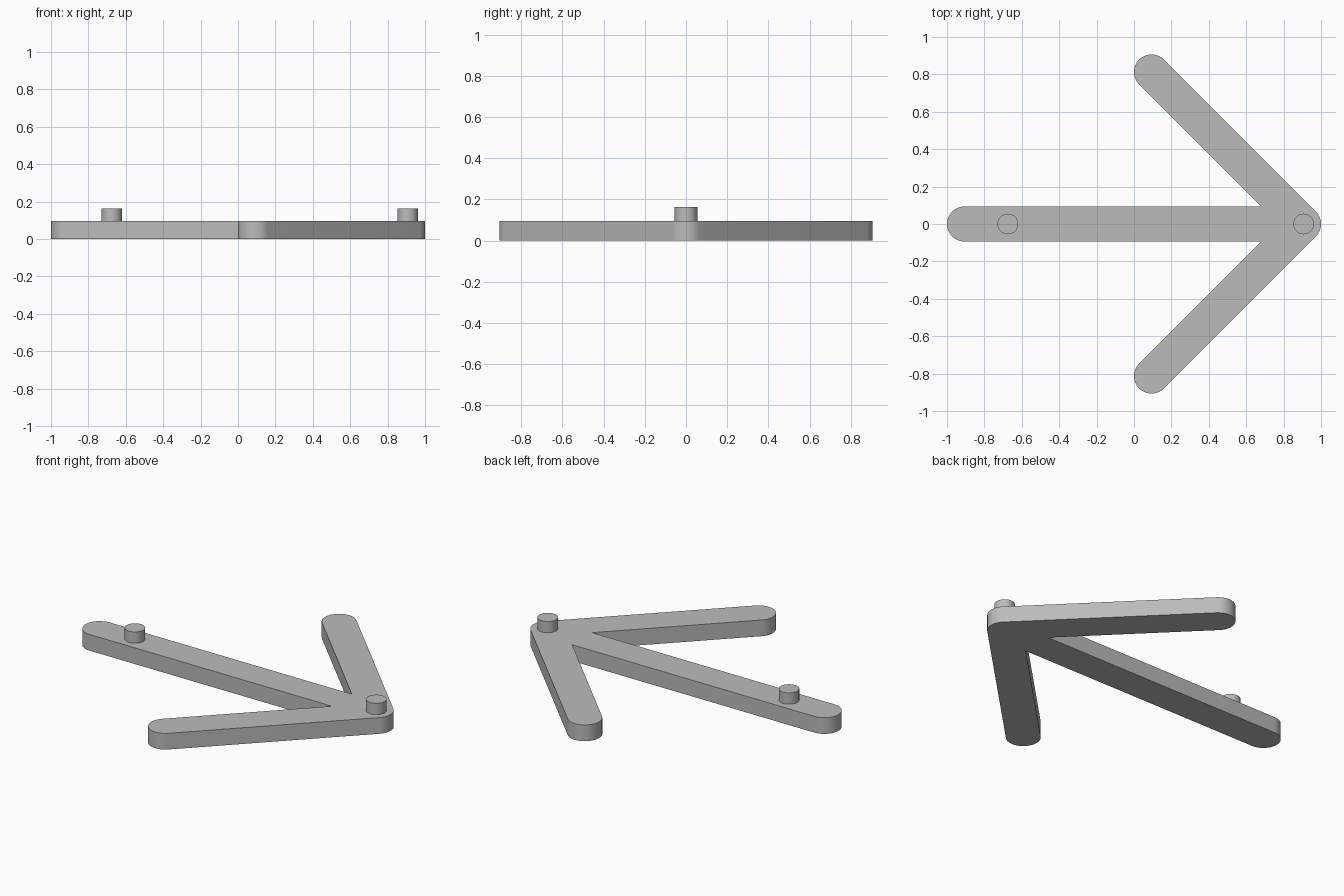
import bpy
import bmesh
from math import cos, sin, radians, sqrt

R = 0.0935            # half width of every bar
TIP = 1 - R           # centre of the rounded tip
BAR_H = 0.096
PEG_R, PEG_TOP = 0.055, 0.163

if "Cube" in bpy.data.objects:
    bpy.data.objects.remove(bpy.data.objects["Cube"])

grey = bpy.data.materials.new("plain_grey")
grey.use_nodes = True
colour = (0.5, 0.5, 0.5, 1)
grey.diffuse_color = colour
grey.node_tree.nodes["Principled BSDF"].inputs["Base Color"].default_value = colour


def arc(cx, cy, start, end, steps=20):
    """Points of a rounded end, counter-clockwise."""
    angles = [radians(start + (end - start) * i / steps) for i in range(steps + 1)]
    return [(cx + R * cos(a), cy + R * sin(a)) for a in angles]


def extrude_profile(name, points, bottom, top):
    """Solid prism with smooth curved walls and sharp rims."""
    bm = bmesh.new()
    face = bm.faces.new([bm.verts.new((x, y, bottom)) for x, y in points])
    result = bmesh.ops.extrude_face_region(bm, geom=[face], use_keep_orig=True)
    for v in result["geom"]:
        if isinstance(v, bmesh.types.BMVert):
            v.co.z = top
    bmesh.ops.recalc_face_normals(bm, faces=bm.faces[:])
    mesh = bpy.data.meshes.new(name)
    bm.to_mesh(mesh)
    bm.free()
    mesh.materials.append(grey)
    obj = bpy.data.objects.new(name, mesh)
    bpy.context.collection.objects.link(obj)
    bpy.ops.object.select_all(action="DESELECT")
    obj.select_set(True)
    bpy.context.view_layer.objects.active = obj
    bpy.ops.object.shade_smooth_by_angle(angle=radians(30))


# Arrow body: tip, two barbs at 45 degrees and a straight shaft
notch_x = TIP - R * (1 + sqrt(2))
outline = (arc(TIP, 0, -45, 45)
           + arc(R, TIP - R, 45, 225)
           + [(notch_x, R)]
           + arc(-TIP, 0, 90, 270)
           + [(notch_x, -R)]
           + arc(R, R - TIP, 135, 315))
extrude_profile("arrow_body", outline, 0, BAR_H)

# Round pegs standing on the shaft and the tip
for name, px in (("shaft_peg", -0.675), ("tip_peg", TIP)):
    circle = [(px + PEG_R * cos(radians(a)), PEG_R * sin(radians(a)))
              for a in range(0, 360, 9)]
    extrude_profile(name, circle, BAR_H, PEG_TOP)
